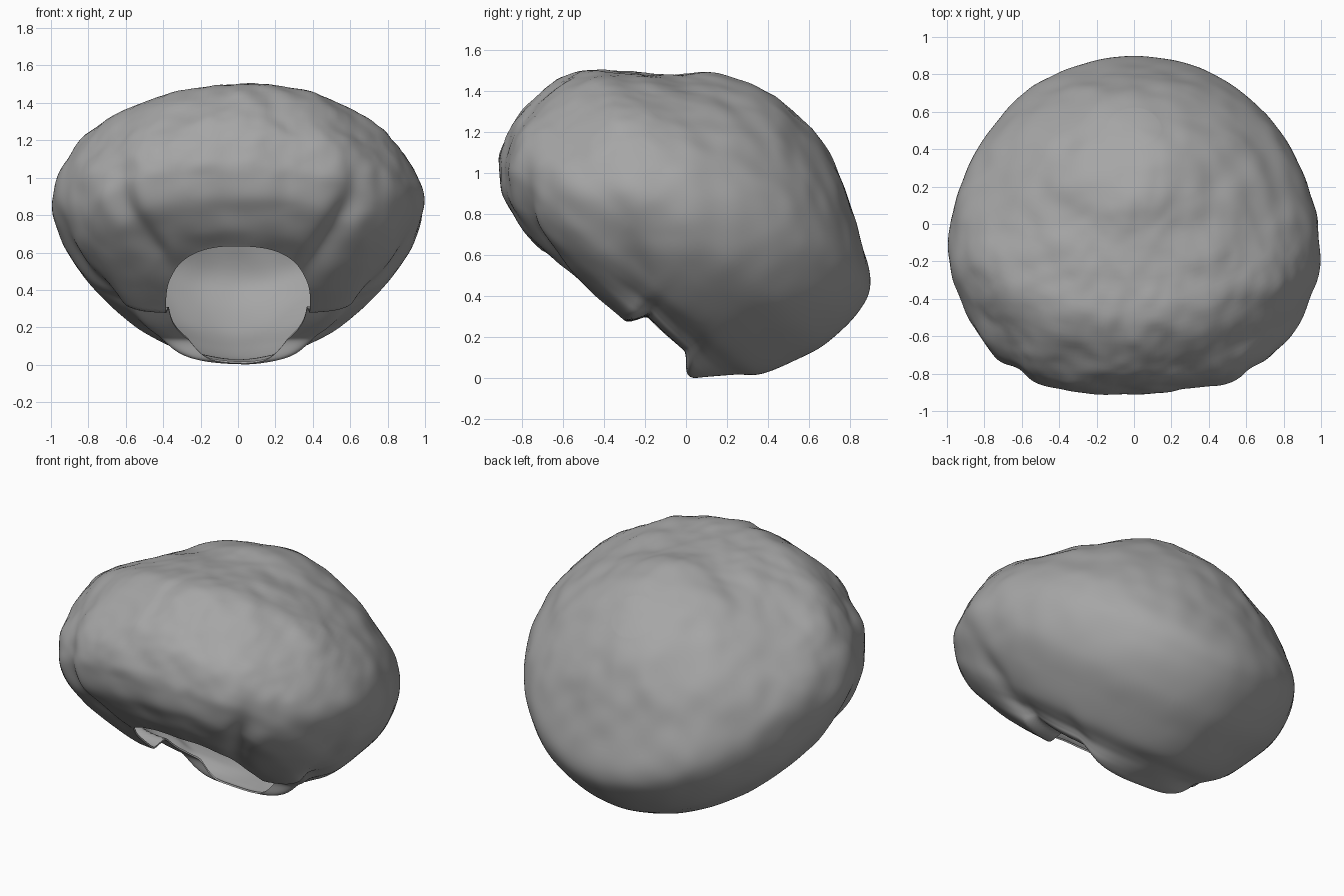
import bpy
import bmesh
import math
from mathutils import Vector, noise

cube = bpy.data.objects.get("Cube")
if cube:
    bpy.data.objects.remove(cube, do_unlink=True)

# The shell is a dome on a tilted axis, open at the lower front.
AXIS = Vector((0, 0.65, 0.76))
DOWN = Vector((0, 0.76, -0.65))
# Sections across the axis: distance, half width, front edge, back edge
SECTIONS = [
    (0.02, 0.385, -0.95, 0.01), (0.03, 0.5, -1.06, 0.03), (0.06, 0.61, -1.16, 0.06),
    (0.1, 0.7, -1.265, 0.1), (0.17, 0.8, -1.34, 0.17), (0.25, 0.87, -1.4, 0.26),
    (0.4, 0.955, -1.455, 0.34), (0.58, 0.99, -1.445, 0.41), (0.8, 0.93, -1.37, 0.425),
    (0.95, 0.81, -1.2, 0.37), (1.1, 0.64, -0.99, 0.16), (1.2, 0.48, -0.88, 0),
    (1.28, 0.3, -0.73, -0.17), (1.32, 0.14, -0.58, -0.32),
]
SEGMENTS = 220
STEPS = 8


def smooth(a, b, v):
    t = min(max((v - a) / (b - a), 0), 1)
    return t * t * (3 - 2 * t)


def spline(a, b, c, d, t):
    """Catmull-Rom blend between b and c."""
    return tuple(0.5 * (2 * q + (r - p) * t + (2 * p - 5 * q + 4 * r - s) * t * t
                        + (3 * q - p - 3 * r + s) * t ** 3)
                 for p, q, r, s in zip(a, b, c, d))


def section_point(row, angle):
    """Egg-shaped section, widest and squarest toward the front."""
    dist, width, front, back = row
    shift = 0.15 * smooth(0.02, 0.1, dist) * smooth(1.2, 0.6, dist)
    widest = (front + back) / 2 - shift
    co, si = math.cos(angle), math.sin(angle)
    if si < 0:
        power, depth = 2.5 - 0.6 * smooth(0.2, 0.55, dist), widest - front
    else:
        power = 2.3 - 0.55 * smooth(0.02, 0.15, dist) + 0.2 * smooth(0.3, 0.8, dist)
        depth = back - widest
    x = math.copysign(abs(co) ** (2 / power), co) * width
    u = math.copysign(abs(si) ** (2 / power), si) * depth + widest
    # Notch in the rim behind the side locks
    dist += 0.09 * smooth(-0.41, -0.33, u) * smooth(0, -0.1, u) * math.exp(-dist / 0.12)
    return Vector((x, 0, 0)) + AXIS * dist + DOWN * u


def ruffle(p):
    """Uneven lumps, strands running out from the crown, and folds."""
    dist, u = p.dot(AXIS), p.dot(DOWN)
    out = (p - Vector((0, 0, 0.75))).normalized()
    upper = smooth(0.3, 1.0, p.z)
    lump = 0.018 * noise.noise(p * 3) + 0.01 * noise.noise(p * 7)
    lump += 0.006 * noise.noise(p * 14) * smooth(0.3, -0.3, p.y) * smooth(0.9, 1.2, p.z)
    reach = math.hypot(p.x, p.y + 0.2)
    spoke = math.atan2(p.x, -p.y - 0.2)
    strand = noise.noise(Vector((math.cos(spoke) * 4, math.sin(spoke) * 4, reach * 4)))
    strand *= 0.012 * smooth(0.1, 0.5, reach) * smooth(0.5, -0.2, p.y)
    amount = (lump + strand) * (0.2 + 0.8 * upper)
    # Fold on each side of the fringe
    if p.y < 0:
        fold_x = 0.38 + 0.26 * smooth(0.4, 1.0, p.z)
        fold = math.exp(-((abs(p.x) - fold_x) / 0.075) ** 2)
        amount -= 0.04 * fold * smooth(0.4, 0.65, p.z) * smooth(1.25, 0.95, p.z)
    # Groove behind each side lock
    groove = math.exp(-((u + 0.27 + 1.1 * dist) / 0.13) ** 2)
    amount -= 0.035 * groove * smooth(0.05, 0.15, dist) * smooth(0.5, 0.25, dist)
    return p + out * amount


def build_shell(bm):
    rows = []
    last = len(SECTIONS) - 1
    for i in range(last):
        around = [SECTIONS[min(max(i + k, 0), last)] for k in (-1, 0, 1, 2)]
        rows += [spline(*around, s / STEPS) for s in range(STEPS)]
    rows.append(SECTIONS[-1])
    rings = [[bm.verts.new(ruffle(section_point(row, math.tau * k / SEGMENTS)))
              for k in range(SEGMENTS)] for row in rows]
    for low, high in zip(rings, rings[1:]):
        for k in range(SEGMENTS):
            n = (k + 1) % SEGMENTS
            bm.faces.new((low[k], high[k], high[n], low[n]))
    # Close the far end with a fan
    ring = rings[-1]
    centre = sum((v.co for v in ring), Vector()) / SEGMENTS
    tip = bm.verts.new(centre + AXIS * 0.01)
    for k in range(SEGMENTS):
        bm.faces.new((ring[(k + 1) % SEGMENTS], ring[k], tip))


# Plain grey material
grey = bpy.data.materials.new("plain_grey")
grey.use_nodes = True
colour = (0.38, 0.38, 0.38, 1)
grey.diffuse_color = colour
shader = next(n for n in grey.node_tree.nodes if n.type == 'BSDF_PRINCIPLED')
shader.inputs["Base Color"].default_value = colour

# Hollow hair shell with the open face and neck
bm = bmesh.new()
build_shell(bm)
# Make the outside face away from the middle
bm.normal_update()
if sum(f.normal.dot(f.calc_center_median() - Vector((0, 0, 0.75))) for f in bm.faces) < 0:
    bmesh.ops.reverse_faces(bm, faces=bm.faces)
mesh = bpy.data.meshes.new("hair_shell")
bm.to_mesh(mesh)
bm.free()
mesh.materials.append(grey)
shell = bpy.data.objects.new("hair_shell", mesh)
bpy.context.collection.objects.link(shell)

# Thin wall, then smooth shading with a crisp rim
bpy.ops.object.select_all(action='DESELECT')
shell.select_set(True)
bpy.context.view_layer.objects.active = shell
wall = shell.modifiers.new("wall", 'SOLIDIFY')
wall.thickness = 0.01
wall.offset = -1
bpy.ops.object.modifier_apply(modifier=wall.name)
bpy.ops.object.shade_smooth_by_angle(angle=math.radians(50))
